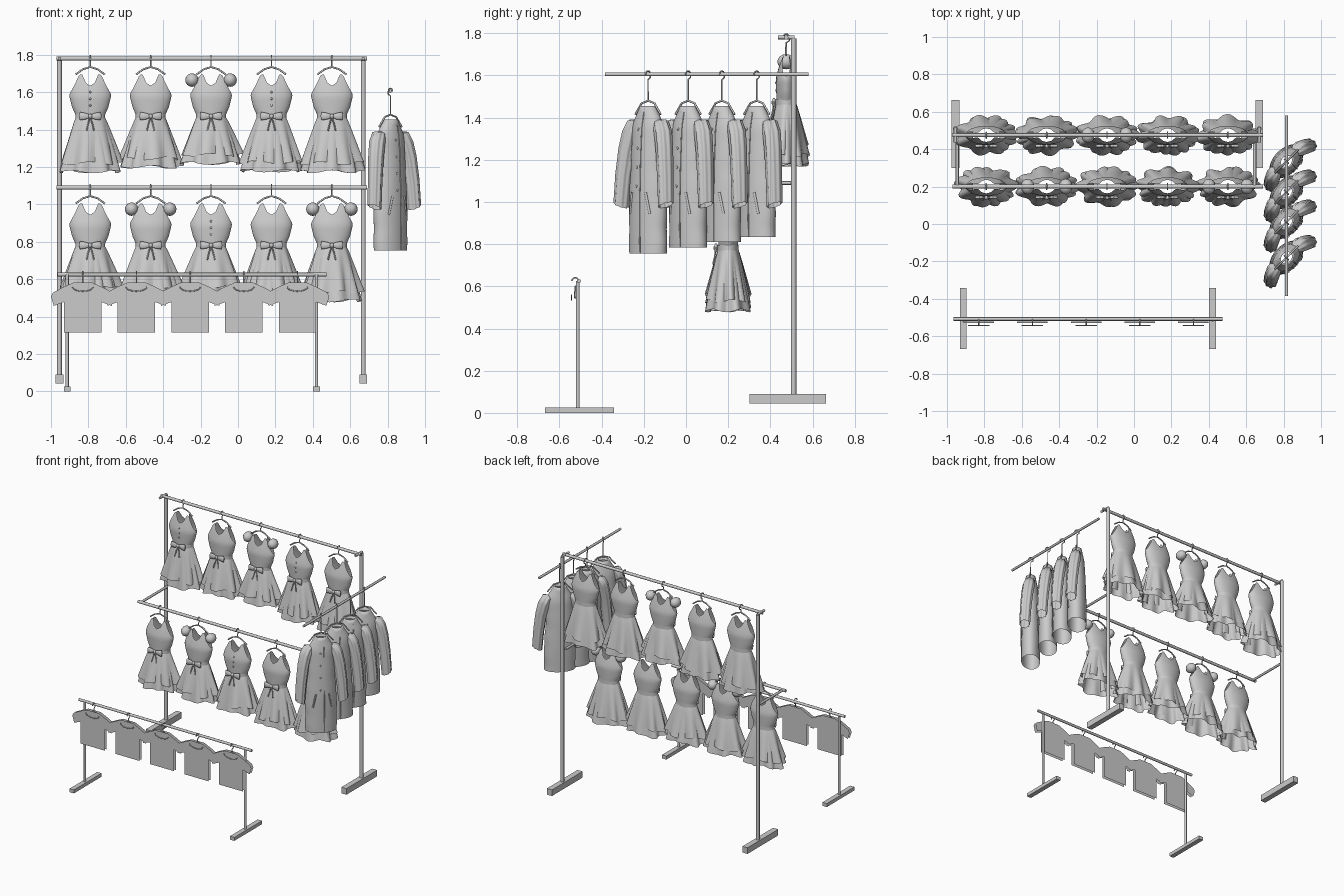
import bpy, bmesh, random
from math import sin, cos, pi, radians, sqrt
from mathutils import Matrix, Vector

random.seed(4)
if "Cube" in bpy.data.objects:
    bpy.data.objects.remove(bpy.data.objects["Cube"], do_unlink=True)

GREY = (0.6, 0.6, 0.6, 1)
grey = bpy.data.materials.new("light_grey")
grey.use_nodes = True
grey.diffuse_color = GREY
grey.node_tree.nodes["Principled BSDF"].inputs["Base Color"].default_value = GREY


def place(name, data, at=(0, 0, 0), turn=0):
    ob = bpy.data.objects.new(name, data)
    bpy.context.collection.objects.link(ob)
    data.materials.append(grey)
    ob.matrix_world = Matrix.Translation(at) @ Matrix.Rotation(turn, 4, "Z")
    return ob


def finish(name, bm, smooth=True, **kw):
    me = bpy.data.meshes.new(name)
    bm.to_mesh(me)
    bm.free()
    for p in me.polygons:
        p.use_smooth = smooth
    return place(name, me, **kw)


def tube(name, pts, r, **kw):
    cu = bpy.data.curves.new(name, "CURVE")
    cu.dimensions = "3D"
    cu.bevel_depth, cu.bevel_resolution, cu.use_fill_caps = r, 2, True
    sp = cu.splines.new("POLY")
    sp.points.add(len(pts) - 1)
    for p, co in zip(sp.points, pts):
        p.co = (*co, 1)
    return place(name, cu, **kw)


def box(name, at, size):
    bm = bmesh.new()
    bmesh.ops.create_cube(bm, size=1, matrix=Matrix.Diagonal((*size, 1)))
    return finish(name, bm, False, at=at)


def loft(name, rings, **kw):
    bm = bmesh.new()
    vs = [[bm.verts.new(p) for p in ring] for ring in rings]
    n = len(vs[0])
    for lo, hi in zip(vs, vs[1:]):
        for i in range(n):
            j = (i + 1) % n
            bm.faces.new((lo[i], lo[j], hi[j], hi[i]))
    return finish(name, bm, **kw)


def ball(name, centre, size, **kw):
    bm = bmesh.new()
    bmesh.ops.create_uvsphere(bm, u_segments=12, v_segments=8, radius=1,
                              matrix=Matrix.Translation(centre) @ Matrix.Diagonal((*size, 1)))
    return finish(name, bm, **kw)


def lerp(table, t):
    for (a, u), (b, v) in zip(table, table[1:]):
        if t <= b:
            return u + (v - u) * max(0, (t - a) / (b - a))
    return table[-1][1]


def hanger(name, half, drop, neck, **kw):
    # hook loops over the rail, arms slope down to the shoulders
    hook = [(0, 0.016 * cos(a), 0.016 * sin(a)) for a in [i * pi / 6 for i in range(7)]]
    tube(name + "_hook", hook[::-1] + [(0, 0.016, -0.015), (0, 0, -0.025), (0, 0, neck)], 0.0035, **kw)
    tube(name + "_arms", [(-half, 0, drop), (-half * 0.5, 0, neck - 0.012), (0, 0, neck),
                          (half * 0.5, 0, neck - 0.012), (half, 0, drop)], 0.005, **kw)


# Dress: heights are measured down from the rail
TOP = [(0, -0.145), (0.25, -0.13), (0.48, -0.085), (0.68, -0.085), (0.85, -0.14), (1, -0.185)]
WIDTH = [(-0.31, 0.075), (-0.26, 0.097), (-0.2, 0.112), (-0.16, 0.103), (-0.08, 0.085)]
DEPTH = [(-0.31, 0.045), (-0.2, 0.05), (-0.14, 0.035), (-0.08, 0.014)]


def skirt(name, start, end, flare, at):
    ph, n, rings = random.uniform(0, 6), random.choice((7, 8, 9)), []
    for k in range(9):
        t, ring = k / 8, []
        for i in range(72):
            a = 2 * pi * i / 72
            fold = 1 + 0.11 * t * sin(n * a + ph) + 0.04 * t * sin(3 * a + ph)
            wid = 0.074 + (flare - 0.074) * t ** 0.85
            dep = 0.045 + 0.053 * t ** 0.85
            z = start + (end - start) * t + 0.008 * t * sin(4 * a + ph)
            ring.append((wid * fold * cos(a), dep * fold * sin(a), z))
        rings.append(ring)
    loft(name, rings, at=at)


def dress(name, x, y, z, hem, puffs, buttons):
    at = (x, y, z)
    hanger(name + "_hanger", 0.078, -0.085, -0.045, at=at)
    rings = []
    for k in range(11):
        ring = []
        for i in range(48):
            a = 2 * pi * i / 48
            h = -0.31 + (lerp(TOP, abs(cos(a))) + 0.31) * k / 10
            ring.append((lerp(WIDTH, h) * cos(a), lerp(DEPTH, h) * sin(a), h))
        rings.append(ring)
    loft(name + "_bodice", rings, at=at)
    skirt(name + "_skirt", -0.305, hem + 0.045, 0.155, at)
    skirt(name + "_underskirt", -0.31, hem, 0.157, at)
    # waistband and bow
    loft(name + "_waistband", [[(0.08 * cos(a), 0.05 * sin(a), h) for a in
                                [2 * pi * i / 32 for i in range(32)]] for h in (-0.325, -0.295)], at=at)
    for s in (-1, 1):
        loft(name + "_bow_loop", [[(s * u, -0.058 + 0.4 * w * cos(a), -0.308 + w * sin(a)) for a in
                                   [2 * pi * i / 10 for i in range(10)]]
                                  for u, w in ((0, 0.008), (0.025, 0.018), (0.055, 0.023), (0.06, 0.004))], at=at)
        tube(name + "_bow_tail", [(0, -0.058, -0.31), (s * 0.012, -0.064, -0.35), (s * 0.02, -0.072, -0.385)],
             0.004, at=at)
        if puffs:
            ball(name + "_puff_sleeve", (s * 0.102, 0, -0.115), (0.036, 0.042, 0.036), at=at)
    ball(name + "_bow_knot", (0, -0.06, -0.308), (0.011, 0.01, 0.013), at=at)
    if buttons:
        for h in (-0.18, -0.215, -0.25):
            ball(name + "_button", (0, -lerp(DEPTH, h), h), (0.006, 0.004, 0.006), at=at)


HEMS = (-0.605, -0.58, -0.56, -0.6, -0.605)
for i in range(5):
    x = -0.79 + 0.323 * i
    dress("upper_dress", x, 0.475, 1.78, HEMS[i], i == 2, i in (0, 3))
    dress("lower_dress", x, 0.2, 1.09, HEMS[i] if i > 2 else -0.575, i in (1, 4), i == 2)

# Coat: heights are measured down from the side rail
COAT_W = [(-0.85, 0.108), (-0.6, 0.108), (-0.4, 0.094), (-0.28, 0.092), (-0.22, 0.082), (-0.15, 0.042)]
COAT_D = [(-0.85, 0.066), (-0.6, 0.068), (-0.4, 0.062), (-0.25, 0.054), (-0.15, 0.034)]


def coat(y, length):
    kw = dict(at=(0.815, y, 1.605), turn=radians(45))
    hanger("coat_hanger", 0.085, -0.19, -0.125, **kw)
    rings = []
    for k in range(31):
        h = -0.155 - (length - 0.155) * k / 30
        wob = 1 + 0.015 * sin(h * 45)
        rings.append([(lerp(COAT_W, h) * wob * cos(a), lerp(COAT_D, h) * sin(a), h)
                      for a in [2 * pi * i / 40 for i in range(40)]])
    loft("coat_body", rings, **kw)
    loft("coat_collar", [[(r * cos(a), 0.8 * r * sin(a), h) for a in [2 * pi * i / 24 for i in range(24)]]
                         for r, h in ((0.05, -0.175), (0.043, -0.15), (0.033, -0.15), (0.036, -0.17))], **kw)
    tube("coat_front_edge", [(0.012, -lerp(COAT_D, h) - 0.001, h) for h in
                             [-0.18 - (length - 0.18) * k / 16 for k in range(17)]], 0.0025, **kw)
    for s in (-1, 1):
        rings = []
        for px, py, pz, r in ((0.06, 0, -0.222, 0.018), (0.085, 0, -0.23, 0.036), (0.107, -0.006, -0.28, 0.041),
                              (0.125, -0.015, -0.36, 0.04), (0.14, -0.024, -0.48, 0.038), (0.15, -0.03, -0.62, 0.036)):
            ring = []
            for i in range(40):
                a = 2 * pi * i / 40
                q = r * (1 + 0.08 * cos(8 * a))
                ring.append((s * (px + 0.9 * q * cos(a)), py + q * sin(a), pz + 0.4 * q * cos(a)))
            rings.append(ring)
        loft("coat_sleeve", rings, **kw)
        # slanted pocket welt
        pocket = [(s * u, -0.068 * sqrt(1 - (u / 0.106) ** 2), h) for u, h in ((0.045, -0.56), (0.065, -0.66))]
        tube("coat_pocket", pocket, 0.006, **kw)
    for h in (-0.26, -0.35, -0.44, -0.53):
        ball("coat_button", (-0.012, -lerp(COAT_D, h), h), (0.006, 0.004, 0.006), **kw)


for y, length in ((-0.18, 0.85), (0.01, 0.82), (0.17, 0.795), (0.335, 0.77)):
    coat(y, length)

# Shirt: front and back sheets in half outline, mirrored
HALF = [(0.03, 0.552), (0.05, 0.582), (0.1, 0.56), (0.158, 0.53), (0.17, 0.508), (0.155, 0.458), (0.1, 0.478),
        (0.1, 0.315)]


def shirt(x):
    outline = [(u, h) for u, h in HALF] + [(-u, h) for u, h in HALF[::-1]] + [(0, 0.543)]
    for name, y in (("shirt_front", -0.538), ("shirt_back", -0.515)):
        bm = bmesh.new()
        bm.faces.new([bm.verts.new((u, y, h)) for u, h in outline])
        bmesh.ops.triangulate(bm, faces=bm.faces[:])
        finish(name, bm, False, at=(x, 0, 0))
    hanger("shirt_hanger", 0.08, -0.08, -0.05, at=(x, -0.525, 0.625))
    tube("shirt_hanger_bow", [(0.055 * cos(a), -0.543, 0.56 + 0.024 * sin(a)) for a in
                              [pi + pi * i / 10 for i in range(11)]], 0.003, at=(x, 0, 0))


for i in range(5):
    shirt(-0.83 + 0.287 * i)

# Tall rack
tube("top_rail", [(-0.97, 0.475, 1.78), (0.69, 0.475, 1.78)], 0.011)
tube("middle_rail", [(-0.97, 0.2, 1.09), (0.69, 0.2, 1.09)], 0.011)
tube("side_rail", [(0.815, -0.385, 1.605), (0.815, 0.58, 1.605)], 0.009)
for px, ax in ((-0.955, -0.945), (0.67, 0.645)):
    tube("tall_post", [(px, 0.51, 0.08), (px, 0.51, 1.775)], 0.013)
    tube("top_bracket", [(px, 0.435, 1.78), (px, 0.515, 1.78)], 0.009)
    tube("middle_arm", [(ax, 0.2, 1.09), (ax, 0.51, 1.09)], 0.009)
    box("tall_foot", (px, 0.482, 0.067), (0.042, 0.364, 0.046))

# Low rack
tube("low_rail", [(-0.965, -0.508, 0.625), (0.472, -0.508, 0.625)], 0.01)
for px in (-0.913, 0.42):
    tube("low_post", [(px, -0.513, 0.02), (px, -0.513, 0.625)], 0.009)
    box("low_foot", (px, -0.505, 0.013), (0.036, 0.328, 0.026))
